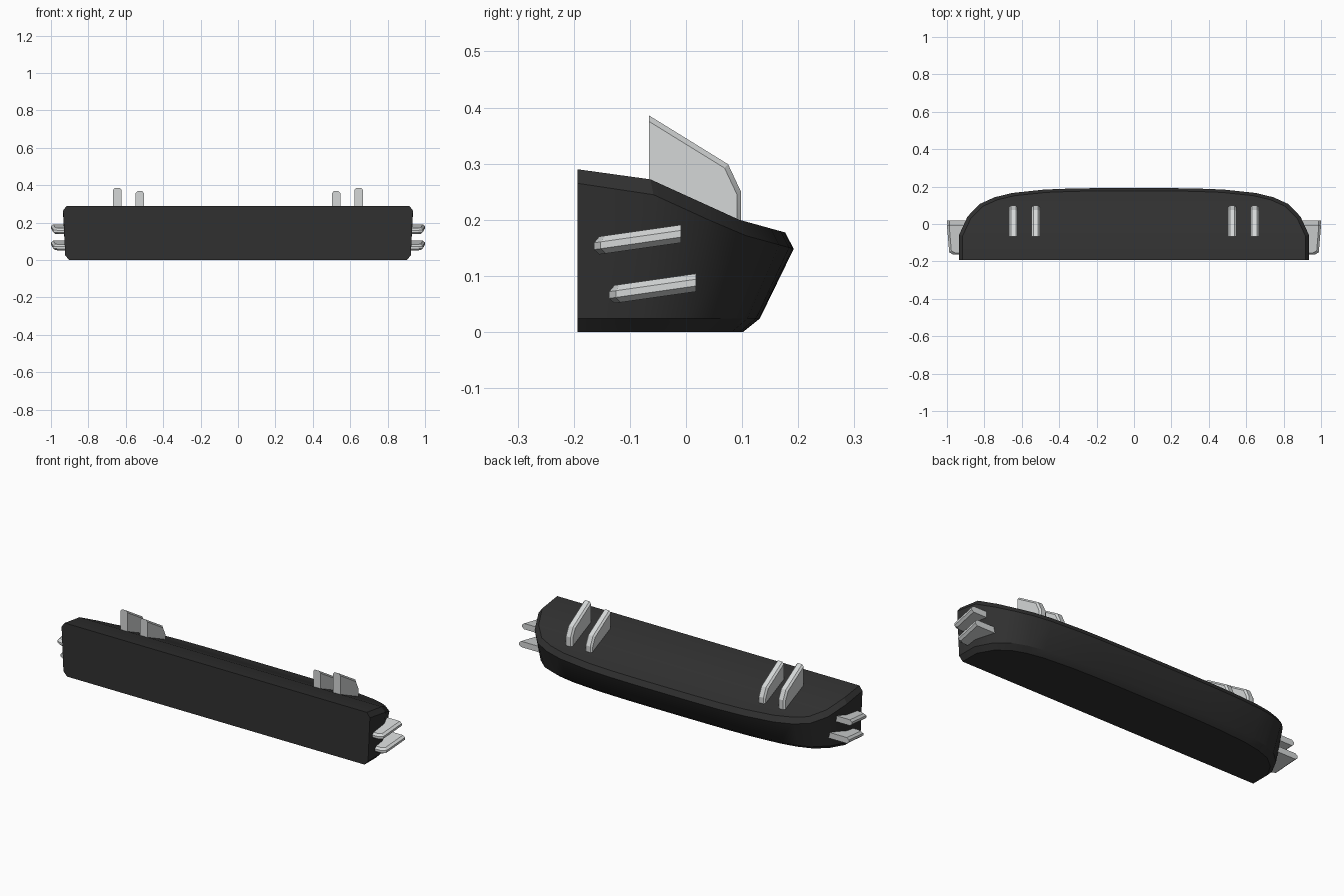
import bpy, bmesh, math

if "Cube" in bpy.data.objects:
    bpy.data.objects.remove(bpy.data.objects["Cube"])

def material(name, c):
    m = bpy.data.materials.new(name)
    m.diffuse_color = (*c, 1)
    m.use_nodes = True
    m.node_tree.nodes["Principled BSDF"].inputs["Base Color"].default_value = m.diffuse_color
    return m

BLACK = material("matte black", (0.03, 0.03, 0.03))
GREY = material("light grey", (0.66, 0.68, 0.68))

def finish(name, bm, mat, angle):
    bmesh.ops.recalc_face_normals(bm, faces=bm.faces)
    me = bpy.data.meshes.new(name)
    bm.to_mesh(me)
    bm.free()
    ob = bpy.data.objects.new(name, me)
    bpy.context.collection.objects.link(ob)
    me.materials.append(mat)
    bpy.ops.object.select_all(action='DESELECT')
    ob.select_set(True)
    bpy.context.view_layer.objects.active = ob
    bpy.ops.object.shade_smooth_by_angle(angle=math.radians(angle))
    return ob

def bridge(bm, rings):
    n = len(rings[0])
    for a, b in zip(rings, rings[1:]):
        for i in range(n):
            j = (i + 1) % n
            bm.faces.new((a[i], a[j], b[j], b[i]))

# Bumper body: stacked rings of one plan outline, with a sloping top
Y0 = -0.193
half = [(.935, Y0), (.935, -.058), (.89, .04), (.825, .107), (.745, .143),
        (.65, .166), (.48, .184), (.33, .19), (.17, .192)]
plan = half + [(-x, y) for x, y in reversed(half)]
slope = [(Y0, .29), (-.063, .272), (.095, .20), (.2, .171)]

def top_z(y):
    for (a, za), (b, zb) in zip(slope, slope[1:]):
        if y <= b:
            return za + (zb - za) * (y - a) / (b - a)
    return slope[-1][1]

levels = [(.965, .765, lambda y: 0), (.988, .843, lambda y: .024),
          (1, 1, lambda y: top_z(y) - .025), (.98, .96, top_z)]
bm = bmesh.new()
rings = []
for sx, sy, fz in levels:
    ring = []
    for x, y in plan:
        yy = Y0 + (y - Y0) * sy
        ring.append(bm.verts.new((x * sx, yy, fz(yy))))
    rings.append(ring)
bridge(bm, rings)
for ring in (rings[0], rings[-1]):      # caps made of strips across x
    n = len(ring)
    for i in range(n // 2 - 1):
        bm.faces.new((ring[i], ring[i + 1], ring[n - 2 - i], ring[n - 1 - i]))
finish("bumper_body", bm, BLACK, 28)

# Fin: flat slab with chamfered rim, placed through a mapping function
def fin(name, outline, centre, scale, t, chamfer, place):
    bm = bmesh.new()
    rings = []
    for s, w in ((scale, -t), (1, chamfer - t), (1, t - chamfer), (scale, t)):
        rings.append([bm.verts.new(place(centre[0] + (u - centre[0]) * s,
                                         centre[1] + (v - centre[1]) * s, w))
                      for u, v in outline])
    bridge(bm, rings)
    bm.faces.new(rings[0])
    bm.faces.new(rings[-1])
    finish(name, bm, GREY, 20)

upright = [(-.066, .15), (-.066, .386), (.075, .299), (.098, .25), (.098, .15)]
canard = [(.8, .018), (1.0, .018), (.988, -.125), (.965, -.137), (.8, -.137)]
for side, s in (("left", -1), ("right", 1)):
    # Upright fins on top
    for label, cx, dz in (("outer", .645, 0), ("inner", .525, -.018)):
        fin(f"top_fin_{label}_{side}", upright, (-.066, .15), .955, .022, .009,
            lambda u, v, w: (s * (cx + w), u, v + dz))
    # Canards on the ends, tilted up toward the rear
    for label, dy, z in (("lower", 0, .0855), ("upper", -.027, .1725)):
        fin(f"side_fin_{label}_{side}", canard, (.8, .018), .94, .016, .01,
            lambda u, v, w: (s * u, v + dy, z + .143 * v + w))
